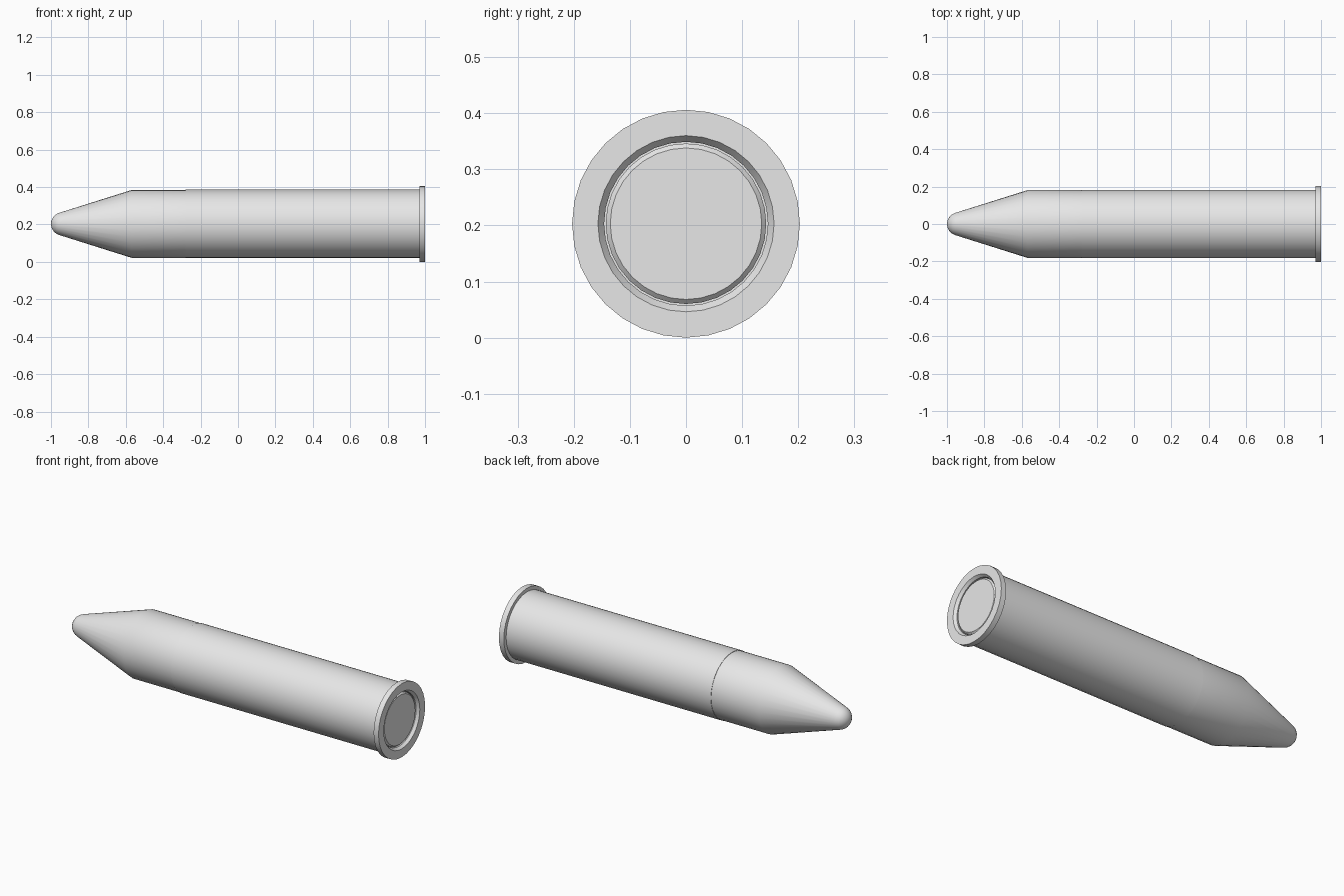
import bpy, bmesh, math

if "Cube" in bpy.data.objects:
    bpy.data.objects.remove(bpy.data.objects["Cube"], do_unlink=True)

AXIS_Z = 0.203
SEGMENTS = 32

grey = bpy.data.materials.new("light_grey")
grey.use_nodes = True
colour = (0.8, 0.8, 0.8, 1)
grey.diffuse_color = colour
grey.node_tree.nodes["Principled BSDF"].inputs["Base Color"].default_value = colour


def lathe(name, profile, segments=SEGMENTS):
    """Spin (x, radius) points around the long axis."""
    bm = bmesh.new()
    verts = [bm.verts.new((x, 0, r)) for x, r in profile]
    edges = [bm.edges.new(pair) for pair in zip(verts, verts[1:])]
    bmesh.ops.spin(bm, geom=verts + edges, cent=(0, 0, 0), axis=(1, 0, 0),
                   angle=math.tau, steps=segments, use_merge=True)
    bmesh.ops.remove_doubles(bm, verts=bm.verts, dist=0.0001)
    bmesh.ops.recalc_face_normals(bm, faces=bm.faces)
    mesh = bpy.data.meshes.new(name)
    bm.to_mesh(mesh)
    bm.free()
    mesh.materials.append(grey)
    obj = bpy.data.objects.new(name, mesh)
    obj.location.z = AXIS_Z
    bpy.context.collection.objects.link(obj)
    bpy.ops.object.select_all(action="DESELECT")
    obj.select_set(True)
    bpy.context.view_layer.objects.active = obj
    bpy.ops.object.shade_smooth_by_angle(angle=math.radians(30))
    return obj


# Straight case with flanged rim and a chamfered pocket in its base
lathe("case", [(-0.28, 0.176), (-0.28, 0.183), (0.97, 0.183), (0.97, 0.203),
               (1.0, 0.203), (1.0, 0.157), (0.985, 0.146), (0.965, 0.146),
               (0.965, 0)])

# Bevelled disc seated in the pocket
lathe("base_disc", [(0.96, 0), (0.96, 0.143), (0.98, 0.143), (0.983, 0.140),
                    (0.988, 0.135), (0.988, 0)])

# Tapered tip with a rounded nose
nose_centre, nose_radius = -0.938, 0.062
nose = [(nose_centre - nose_radius * math.cos(a), nose_radius * math.sin(a))
        for a in (math.radians(15 * i) for i in range(6))]
lathe("tip", nose + [(-0.57, 0.181), (-0.25, 0.181), (-0.25, 0)])
